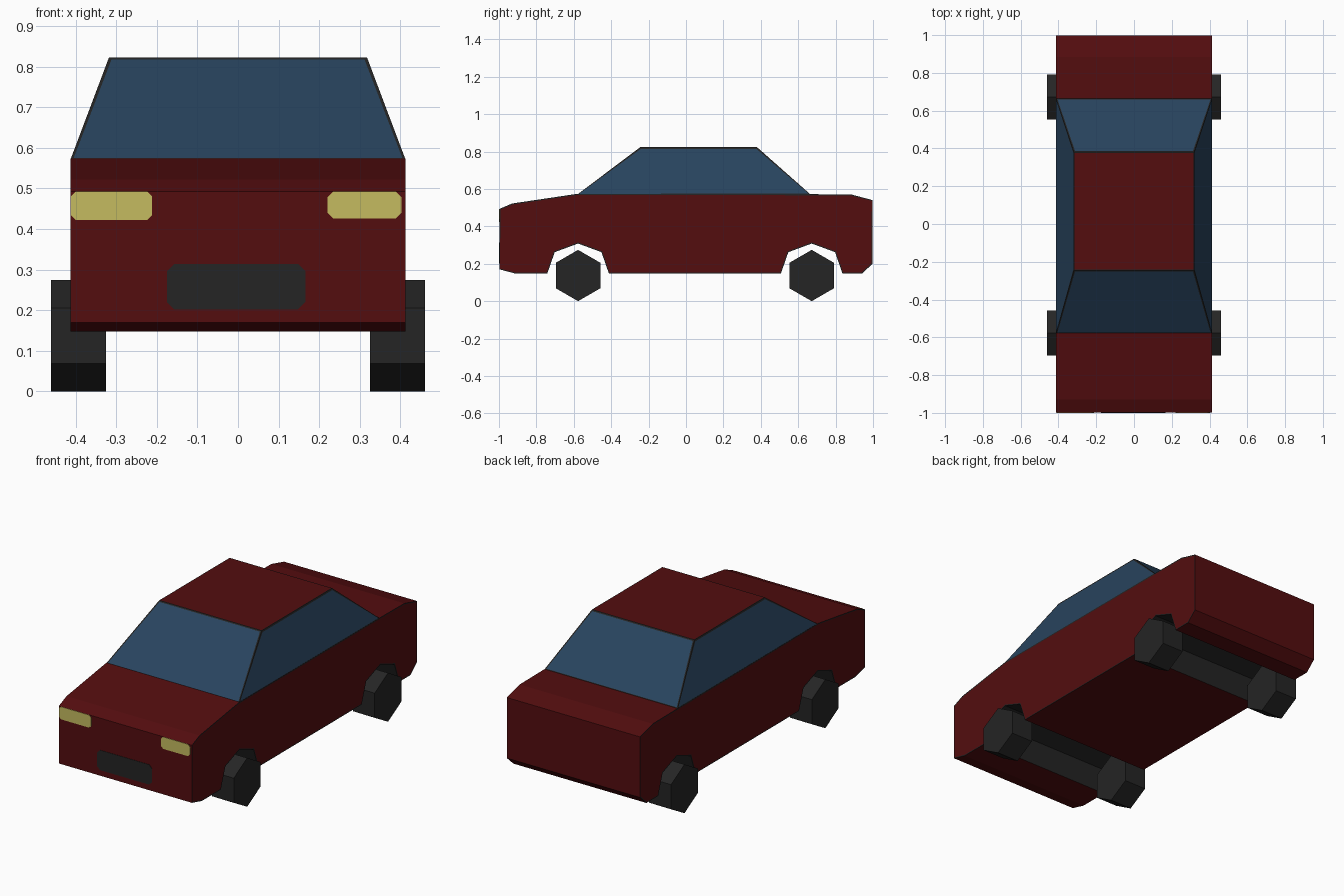
import bpy, bmesh, math
from mathutils import Matrix

if "Cube" in bpy.data.objects:
    bpy.data.objects.remove(bpy.data.objects["Cube"])


def material(name, rgb):
    m = bpy.data.materials.new(name)
    m.diffuse_color = (*rgb, 1)
    m.use_nodes = True
    m.node_tree.nodes["Principled BSDF"].inputs["Base Color"].default_value = m.diffuse_color
    return m


RED = material("dark red paint", (0.087, 0.004, 0.0047))
BLACK = material("black rubber and trim", (0.018, 0.018, 0.018))
GLASS = material("blue glass", (0.021, 0.057, 0.112))
LAMP = material("yellow lamp", (0.56, 0.50, 0.115))


def finish(name, bm, mats):
    bmesh.ops.recalc_face_normals(bm, faces=bm.faces[:])
    me = bpy.data.meshes.new(name)
    bm.to_mesh(me)
    bm.free()
    for m in mats:
        me.materials.append(m)
    ob = bpy.data.objects.new(name, me)
    bpy.context.collection.objects.link(ob)
    return ob


def extrude_outline(points, depth):
    """Closed solid from a flat outline moved along the depth vector."""
    bm = bmesh.new()
    face = bm.faces.new([bm.verts.new(p) for p in points])
    out = bmesh.ops.extrude_face_region(bm, geom=[face], use_keep_orig=True)
    verts = [g for g in out["geom"] if isinstance(g, bmesh.types.BMVert)]
    bmesh.ops.translate(bm, verts=verts, vec=depth)
    bmesh.ops.recalc_face_normals(bm, faces=bm.faces[:])
    return bm


def inset_trim(bm, faces, width):
    """Leave a thin black border around each face."""
    border = bmesh.ops.inset_individual(bm, faces=faces, thickness=width)["faces"]
    for f in border:
        f.material_index = 1


AXLES = (-0.577, 0.672)

# Body: side profile with wheel arches, extruded across the car
W = 0.413


def arch(y):
    return [(y + 0.165, 0.147), (y + 0.125, 0.262), (y, 0.308),
            (y - 0.125, 0.262), (y - 0.165, 0.147)]


profile = [(-0.998, 0.17), (-0.998, 0.493), (-0.93, 0.522), (-0.58, 0.574),
           (0.66, 0.572), (0.885, 0.57), (0.998, 0.54), (0.998, 0.2),
           (0.94, 0.147)] + arch(AXLES[1]) + arch(AXLES[0]) + [(-0.91, 0.147)]
bm = extrude_outline([(-W, y, z) for y, z in profile], (2 * W, 0, 0))
sides = [f for f in bm.faces if abs(f.normal.x) > 0.9]
for f in bm.faces:
    c = f.calc_center_median()
    if f not in sides and 0.16 < c.z < 0.31 and abs(c.y) < 0.9:
        f.material_index = 1          # wheel arch lining
inset_trim(bm, sides, 0.006)
finish("body", bm, [RED, BLACK])

# Cabin: tapered block with inset windows and roof panel
bm = bmesh.new()
low = [(-W, -0.58), (W, -0.58), (W, 0.665), (-W, 0.665)]
high = [(-0.318, -0.245), (0.318, -0.245), (0.318, 0.38), (-0.318, 0.38)]
vl = [bm.verts.new((x, y, 0.571)) for x, y in low]
vh = [bm.verts.new((x, y, 0.823)) for x, y in high]
bm.faces.new(vl[::-1])
roof = bm.faces.new(vh)
panes = [bm.faces.new((vl[i], vl[(i + 1) % 4], vh[(i + 1) % 4], vh[i]))
         for i in range(4)]
for f in panes:
    f.material_index = 2
bm.normal_update()
inset_trim(bm, panes, 0.010)
inset_trim(bm, [roof], 0.005)
finish("cabin", bm, [RED, BLACK, GLASS])

# Wheels: six-sided, standing on a corner
for y, end in zip(AXLES, ("front", "rear")):
    for s, side in ((-1, "left"), (1, "right")):
        ring = [(s * 0.325, y + 0.137 * math.sin(i * math.pi / 3),
                 0.137 + 0.137 * math.cos(i * math.pi / 3)) for i in range(6)]
        bm = extrude_outline(ring, (s * 0.136, 0, 0))
        finish(f"{end}_{side}_wheel", bm, [BLACK])


# Front details: thin plates with clipped corners
def plate(name, x0, x1, z0, z1, c, mat):
    pts = [(x0 + c, z0), (x1 - c, z0), (x1, z0 + c), (x1, z1 - c),
           (x1 - c, z1), (x0 + c, z1), (x0, z1 - c), (x0, z0 + c)]
    bm = extrude_outline([(x, -0.997, z) for x, z in pts], (0, -0.003, 0))
    finish(name, bm, [mat])


plate("left_headlight", -0.411, -0.212, 0.422, 0.493, 0.012, LAMP)
plate("right_headlight", 0.221, 0.403, 0.426, 0.493, 0.014, LAMP)
plate("grille", -0.175, 0.166, 0.202, 0.314, 0.018, BLACK)
